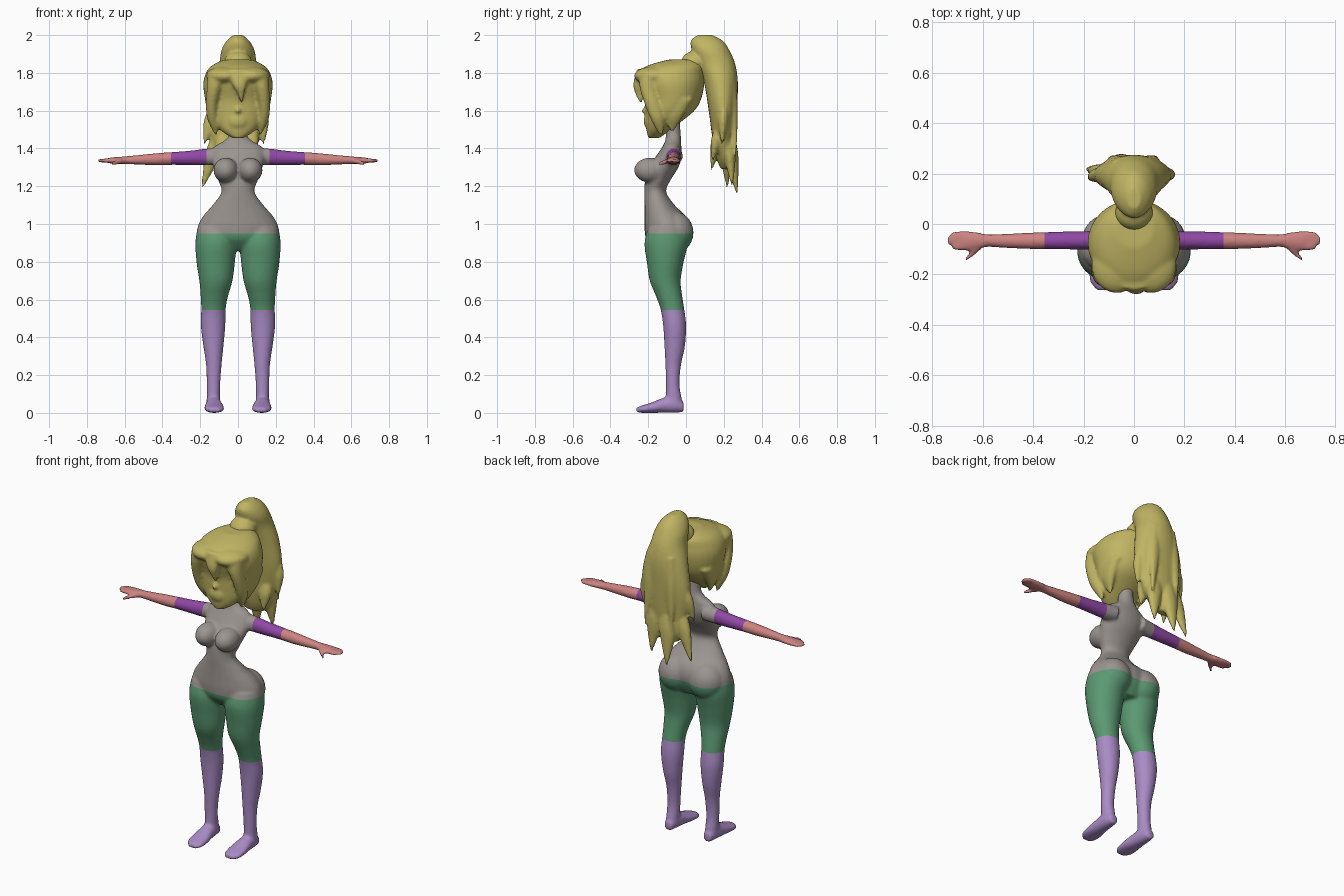
import bpy, bmesh, math
from mathutils import Matrix, Vector

cube = bpy.data.objects.get("Cube")
if cube:
    bpy.data.objects.remove(cube, do_unlink=True)


def material(name, rgb):
    m = bpy.data.materials.new(name)
    m.use_nodes = True
    m.diffuse_color = (*rgb, 1)
    m.node_tree.nodes["Principled BSDF"].inputs["Base Color"].default_value = (*rgb, 1)
    return m


HAIR = material("straw_yellow", (.53, .46, .125))
SHIRT = material("warm_grey", (.33, .30, .28))
SHORTS = material("leaf_green", (.105, .32, .17))
SOCKS = material("lavender", (.40, .26, .56))
SLEEVE = material("violet", (.28, .065, .38))
SKIN = material("salmon", (.61, .23, .22))


def spline(rows, steps=4):
    """Smoothly interpolate a list of rings."""
    out = []
    for i in range(len(rows) - 1):
        a, b, c, d = (rows[max(i - 1, 0)], rows[i], rows[i + 1],
                      rows[min(i + 2, len(rows) - 1)])
        for s in range(steps):
            t = s / steps
            out.append([.5 * (2*q + (r - p)*t + (2*p - 5*q + 4*r - e)*t*t
                              + (3*q - p - 3*r + e)*t**3)
                        for p, q, r, e in zip(a, b, c, d)])
    return out + [list(rows[-1])]


def loft(bm, axis, rows, sides=(1,), n=24):
    """Closed tube of elliptic rings: (position on axis, centre u, v, radius u, v)."""
    for side in sides:
        rings = []
        for t, u, v, ru, rv in spline(rows):
            ring = []
            for k in range(n):
                a = 2 * math.pi * k / n
                p = u + max(ru, .003) * math.cos(a)
                q = v + max(rv, .003) * math.sin(a)
                x, y, z = {"x": (t, p, q), "y": (p, t, q), "z": (p, q, t)}[axis]
                ring.append(bm.verts.new((x * side, y, z)))
            rings.append(ring)
        for r0, r1 in zip(rings, rings[1:]):
            for k in range(n):
                j = (k + 1) % n
                bm.faces.new((r0[k], r0[j], r1[j], r1[k]))
        bm.faces.new(rings[0])
        bm.faces.new(rings[-1])


def ball(bm, centre, radii, sides=(1,)):
    for side in sides:
        c = Vector((centre[0] * side, centre[1], centre[2]))
        bmesh.ops.create_uvsphere(bm, u_segments=24, v_segments=14, radius=1,
                                  matrix=Matrix.Translation(c) @ Matrix.Diagonal((*radii, 1)))


def fuse(bm, name, voxel, smooth):
    """Merge overlapping volumes into one soft skin and return its mesh."""
    bmesh.ops.recalc_face_normals(bm, faces=bm.faces)
    me = bpy.data.meshes.new(name)
    bm.to_mesh(me)
    bm.free()
    ob = bpy.data.objects.new(name, me)
    bpy.context.collection.objects.link(ob)
    r = ob.modifiers.new("Fuse", "REMESH")
    r.mode, r.voxel_size = "VOXEL", voxel
    s = ob.modifiers.new("Soften", "SMOOTH")
    s.factor, s.iterations = .5, smooth
    dg = bpy.context.evaluated_depsgraph_get()
    dg.update()
    result = bpy.data.meshes.new_from_object(ob.evaluated_get(dg))
    bpy.data.objects.remove(ob, do_unlink=True)
    return result


def add_object(name, me, mat):
    me.materials.clear()
    me.materials.append(mat)
    for p in me.polygons:
        p.use_smooth = True
        p.material_index = 0
    ob = bpy.data.objects.new(name, me)
    bpy.context.collection.objects.link(ob)


BOTH = (1, -1)
body = bmesh.new()
# torso from hips to neck
loft(body, "z", [(.86, 0, -.09, .10, .07), (.92, 0, -.10, .20, .11),
                 (.98, 0, -.10, .215, .12), (1.04, 0, -.11, .187, .11),
                 (1.10, 0, -.14, .135, .08), (1.17, 0, -.163, .088, .058),
                 (1.23, 0, -.15, .105, .067), (1.30, 0, -.12, .13, .08),
                 (1.36, 0, -.09, .14, .068), (1.41, 0, -.075, .125, .05),
                 (1.44, 0, -.068, .075, .043), (1.48, 0, -.068, .045, .04),
                 (1.58, 0, -.08, .045, .045)])
ball(body, (.065, -.19, 1.285), (.065, .085, .066), BOTH)
ball(body, (.10, -.06, .955), (.105, .10, .11), BOTH)
# legs and feet
loft(body, "z", [(.98, .115, -.10, .10, .10), (.90, .117, -.105, .109, .115),
                 (.80, .118, -.11, .102, .098), (.70, .117, -.11, .088, .082),
                 (.62, .125, -.09, .073, .07), (.55, .13, -.072, .065, .063),
                 (.46, .132, -.06, .065, .061), (.35, .13, -.06, .053, .054),
                 (.25, .128, -.068, .041, .041), (.15, .13, -.07, .036, .036),
                 (.08, .13, -.065, .036, .042), (.03, .13, -.06, .038, .045)], BOTH)
loft(body, "y", [(-.012, .13, .03, .025, .026), (-.06, .13, .045, .038, .045),
                 (-.12, .128, .04, .044, .04), (-.18, .126, .028, .053, .028),
                 (-.23, .125, .02, .05, .02), (-.262, .122, .015, .028, .013)], BOTH)
# arms, hands, fingers and thumbs
loft(body, "x", [(.09, -.065, 1.36, .05, .045), (.17, -.065, 1.355, .038, .044),
                 (.26, -.065, 1.35, .036, .038), (.35, -.066, 1.347, .034, .034),
                 (.43, -.067, 1.343, .032, .032), (.52, -.067, 1.34, .028, .026),
                 (.58, -.066, 1.338, .025, .022), (.625, -.066, 1.337, .034, .019),
                 (.665, -.066, 1.336, .036, .017), (.69, -.066, 1.336, .03, .012)], BOTH)
for i, tip in enumerate((.72, .738, .742, .728)):
    y = -.095 + .019 * i
    loft(body, "x", [(.65, y, 1.336, .011, .012), (.69, y, 1.336, .011, .012),
                     (tip, y * .9 - .007, 1.335, .008, .009)], BOTH, 12)
loft(body, "x", [(.60, -.08, 1.335, .014, .014), (.635, -.11, 1.328, .015, .014),
                 (.668, -.14, 1.32, .009, .01)], BOTH, 12)

# clothing borders are cut into the fused skin, then each garment is split off
skin = fuse(body, "body", .009, 4)
cut = bmesh.new()
cut.from_mesh(skin)
for co, no in (((0, 0, .95), (0, 0, 1)), ((0, 0, .545), (0, 0, 1)),
               ((.168, 0, 0), (1, 0, 0)), ((-.168, 0, 0), (1, 0, 0)),
               ((.355, 0, 0), (1, 0, 0)), ((-.355, 0, 0), (1, 0, 0))):
    bmesh.ops.bisect_plane(cut, geom=cut.verts[:] + cut.edges[:] + cut.faces[:],
                           plane_co=co, plane_no=no, dist=1e-5)


def garment(face):
    c = face.calc_center_median()
    if c.z > 1.2 and abs(c.x) > .168:
        return "forearms_and_hands" if abs(c.x) > .355 else "sleeves"
    return "shirt" if c.z > .95 else "shorts" if c.z > .545 else "socks"


for name, mat in (("shirt", SHIRT), ("shorts", SHORTS), ("socks", SOCKS),
                  ("sleeves", SLEEVE), ("forearms_and_hands", SKIN)):
    part = cut.copy()
    bmesh.ops.delete(part, geom=[f for f in part.faces if garment(f) != name], context="FACES")
    me = bpy.data.meshes.new(name)
    part.to_mesh(me)
    part.free()
    add_object(name, me, mat)
cut.free()

# head: skull, muzzle and nose
head = bmesh.new()
loft(head, "z", [(1.455, 0, -.17, .03, .03), (1.49, 0, -.15, .085, .058),
                 (1.54, 0, -.12, .13, .092), (1.60, 0, -.085, .162, .13),
                 (1.66, 0, -.07, .175, .15), (1.74, 0, -.075, .184, .172),
                 (1.80, 0, -.08, .17, .175), (1.84, 0, -.055, .137, .145),
                 (1.87, 0, -.02, .075, .075)], n=32)
ball(head, (0, -.165, 1.545), (.07, .06, .06))
ball(head, (0, -.215, 1.60), (.014, .022, .018))
# swept fringe: brow roll, centre lock and cheek locks
ball(head, (.07, -.16, 1.785), (.10, .115, .05), BOTH)
loft(head, "z", [(1.82, 0, -.23, .06, .03), (1.74, .008, -.255, .038, .024),
                 (1.69, .015, -.25, .018, .018), (1.64, .02, -.238, .005, .008)])
loft(head, "z", [(1.80, .10, -.19, .06, .06), (1.72, .125, -.20, .04, .045),
                 (1.63, .138, -.175, .032, .042), (1.55, .135, -.15, .026, .035),
                 (1.47, .115, -.13, .006, .01)], BOTH)
loft(head, "z", [(1.66, .13, -.03, .04, .07), (1.57, .13, -.06, .025, .045),
                 (1.49, .105, -.075, .006, .01)], BOTH)
add_object("head_and_fringe", fuse(head, "head", .009, 4), HAIR)

# ponytail: tie, main fall and pointed strands
tail = bmesh.new()
ball(tail, (0, .045, 1.855), (.075, .07, .06))
loft(tail, "z", [(2.0, 0, .10, .025, .04), (1.97, 0, .11, .06, .085),
                 (1.92, 0, .13, .088, .10), (1.85, 0, .16, .10, .10),
                 (1.75, 0, .185, .13, .09), (1.60, -.005, .195, .155, .075),
                 (1.45, -.015, .20, .13, .06), (1.35, -.03, .205, .10, .045),
                 (1.29, -.04, .21, .06, .025)])


def strand(root, tip, width):
    """Tapered lock falling from root to tip."""
    rows = []
    for t, w in ((0, .8), (.35, 1), (.7, .6), (1, .1)):
        p = Vector(root).lerp(Vector(tip), t)
        rows.append((p.z, p.x, p.y, width * w, width * w * .7))
    loft(tail, "z", rows, n=12)


for root, tip, width in (
        ((-.09, .20, 1.50), (-.19, .22, 1.185), .045),
        ((-.04, .22, 1.50), (-.06, .27, 1.16), .055),
        ((.04, .22, 1.50), (.06, .245, 1.20), .05),
        ((-.07, .17, 1.50), (-.10, .135, 1.28), .04),
        ((.07, .17, 1.50), (.07, .14, 1.33), .04),
        ((-.12, .20, 1.62), (-.18, .18, 1.42), .04),
        ((.12, .20, 1.62), (.135, .19, 1.42), .04),
        ((-.06, .24, 1.80), (-.09, .265, 1.38), .035),
        ((.05, .24, 1.80), (.09, .265, 1.36), .035)):
    strand(root, tip, width)
add_object("ponytail", fuse(tail, "ponytail", .009, 3), HAIR)
